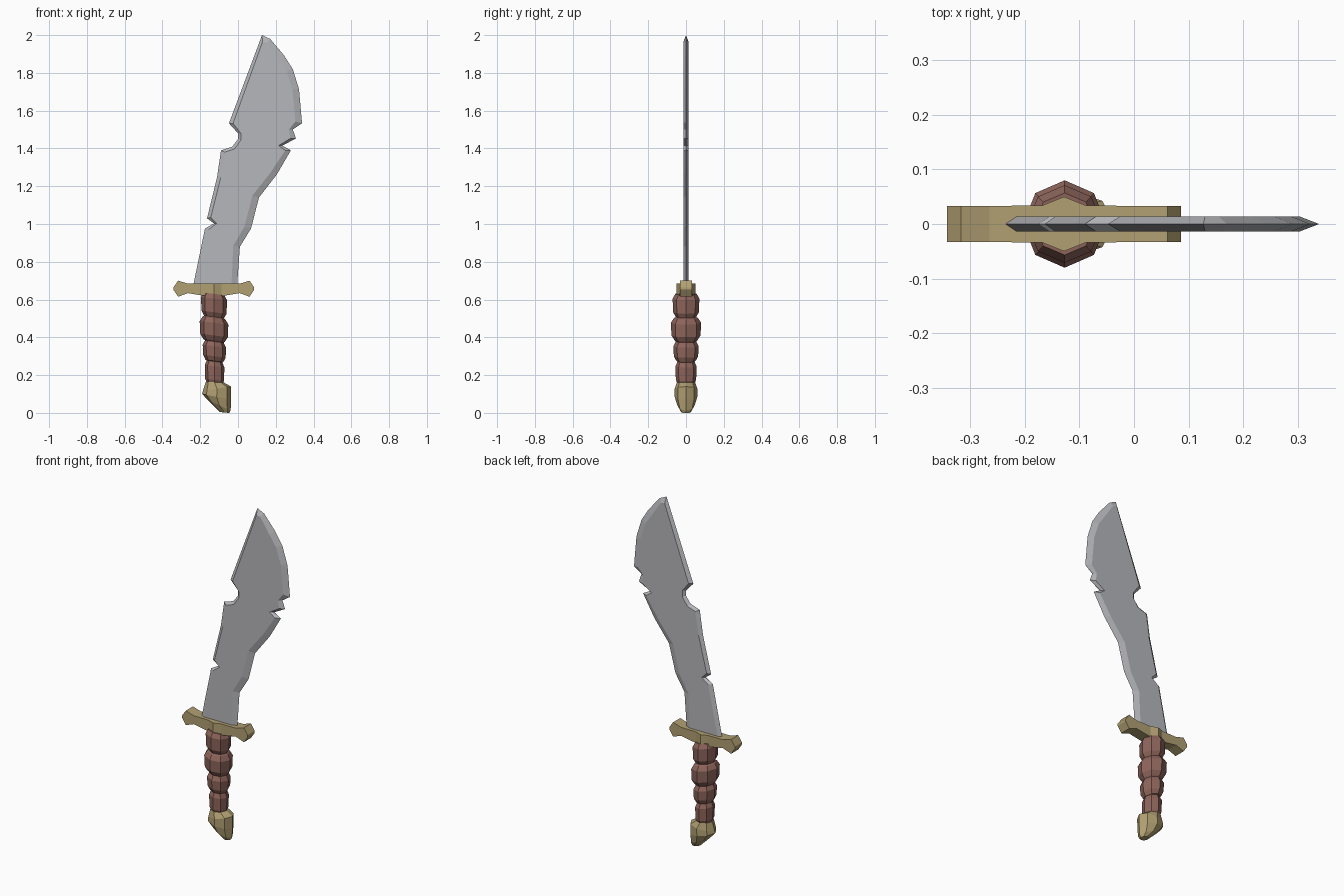
import bpy, bmesh, math

if "Cube" in bpy.data.objects:
    bpy.data.objects.remove(bpy.data.objects["Cube"])


def material(name, rgb):
    m = bpy.data.materials.new(name)
    m.diffuse_color = (*rgb, 1)
    m.use_nodes = True
    m.node_tree.nodes["Principled BSDF"].inputs["Base Color"].default_value = m.diffuse_color
    return m


STEEL = material("steel grey", (0.47, 0.475, 0.50))
BRASS = material("dull brass", (0.44, 0.35, 0.17))
LEATHER = material("red brown leather", (0.27, 0.13, 0.105))


def loft(name, rings, mat, caps=True):
    """Skin a list of equal-length point rings with flat faces."""
    bm = bmesh.new()
    loops = [[bm.verts.new(p) for p in ring] for ring in rings]
    n = len(loops[0])
    for a, b in zip(loops, loops[1:]):
        for i in range(n):
            j = (i + 1) % n
            bm.faces.new((a[i], a[j], b[j], b[i]))
    if caps:
        bm.faces.new(loops[0])
        bm.faces.new(loops[-1])
    bmesh.ops.recalc_face_normals(bm, faces=bm.faces[:])
    me = bpy.data.meshes.new(name)
    bm.to_mesh(me)
    bm.free()
    me.materials.append(mat)
    ob = bpy.data.objects.new(name, me)
    bpy.context.collection.objects.link(ob)
    return ob


def octagon(z, cx, rx, ry, slope):
    """Eight-sided ring, tilted along x."""
    pts = []
    for k in range(8):
        a = k * math.pi / 4
        dx = rx * math.cos(a)
        pts.append((cx + dx, ry * math.sin(a), z + slope * dx))
    return pts


# Blade: edge outline (x, z) and the offset to the flat face (dx, dz)
outline = [
    (-.005, .67, -.03, 0), (.01, .88, -.035, .005), (.069, .976, -.035, .01),
    (.111, 1.14, -.035, .01), (.206, 1.263, -.033, .01), (.28, 1.39, -.03, 0),
    (.235, 1.415, -.02, 0), (.307, 1.453, -.03, 0), (.29, 1.50, -.02, 0),
    (.339, 1.533, -.035, .01), (.323, 1.714, -.035, 0), (.29, 1.82, -.033, -.01),
    (.243, 1.894, -.03, -.02), (.17, 1.98, -.015, -.02), (.127, 2.0, .003, -.035),
    (-.048, 1.533, .022, 0), (0, 1.48, .015, 0), (0, 1.45, .015, -.005),
    (-.03, 1.41, .012, -.012), (-.09, 1.39, .02, -.01), (-.111, 1.247, .02, 0),
    (-.164, 1.03, .02, .005), (-.127, 1.003, .015, 0), (-.175, .976, .02, -.005),
    (-.238, .67, .02, 0),
]
T = 0.0135
edge = [(x, 0, z) for x, z, dx, dz in outline]
front = [(x + dx, -T, z + dz) for x, z, dx, dz in outline]
back = [(x, T, z) for x, _, z in front]
loft("blade", [front, edge, back], STEEL)

# Crossguard: mirrored rectangular sections along x, bulging in the middle
CX = -0.128
half = [(.214, .664, .652, .033), (.189, .70, .615, .033), (.137, .684, .634, .033),
        (.04, .684, .618, .034)]
sections = [(CX - d, t, b, h) for d, t, b, h in half]
sections += [(CX, .684, .605, .05)]
sections += [(CX + d, t, b, h) for d, t, b, h in reversed(half)]
loft("crossguard", [[(x, -h, b), (x, h, b), (x, h, t), (x, -h, t)]
                    for x, t, b, h in sections], BRASS)

# Grip: four tilted chamfered bulges (bottom, top, centre x, radius x, radius y)
bulges = [(.15, .272, -.124, .052, .056), (.275, .378, -.125, .062, .067),
          (.385, .502, -.127, .076, .08), (.508, .63, -.127, .069, .071)]
rings = []
for zb, zt, cx, rx, ry in bulges:
    for z, s in ((zb, .76), (zb + .025, .96), (zt - .025, 1), (zt, .8)):
        rings.append(octagon(z, cx, rx * s, ry * s, -.13))
loft("grip", rings, LEATHER)

# Pommel: lopsided faceted nut
loft("pommel", [octagon(*r) for r in (
    (.002, -.071, .024, .024, -.1), (.04, -.099, .06, .046, -.45),
    (.085, -.113, .077, .06, -.2), (.128, -.111, .075, .06, .15),
    (.163, -.125, .046, .048, 0))], BRASS)
